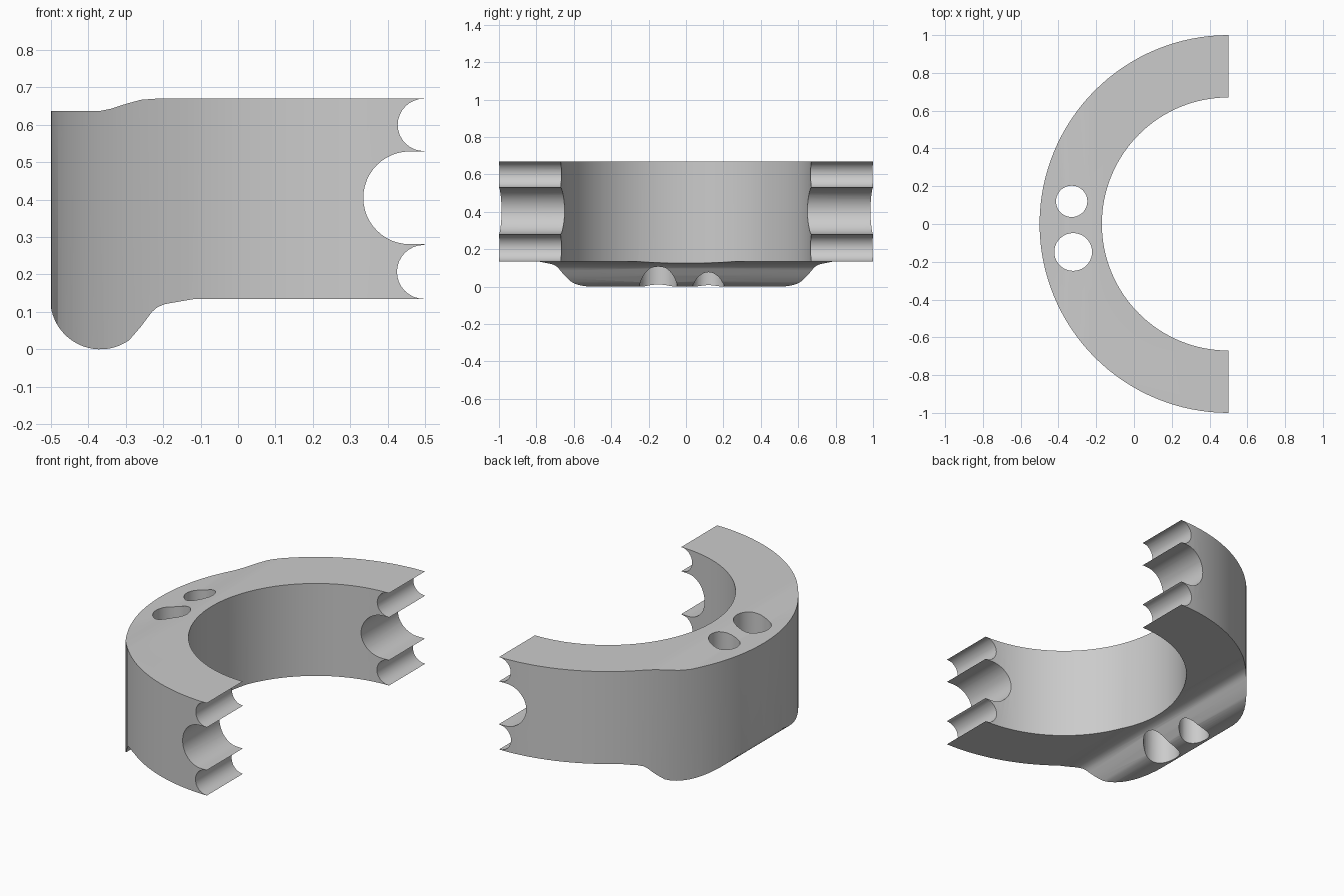
import bpy, bmesh, math

if "Cube" in bpy.data.objects:
    bpy.data.objects.remove(bpy.data.objects["Cube"])


def add_object(name, bm):
    bmesh.ops.recalc_face_normals(bm, faces=bm.faces)
    mesh = bpy.data.meshes.new(name)
    bm.to_mesh(mesh)
    bm.free()
    obj = bpy.data.objects.new(name, mesh)
    bpy.context.collection.objects.link(obj)
    return obj


def prism(name, points, offset):
    """Extrude a closed outline of 3D points along an offset."""
    bm = bmesh.new()
    face = bm.faces.new([bm.verts.new(p) for p in points])
    new = bmesh.ops.extrude_face_region(bm, geom=[face], use_keep_orig=True)["geom"]
    verts = [v for v in new if isinstance(v, bmesh.types.BMVert)]
    bmesh.ops.translate(bm, verts=verts, vec=offset)
    return add_object(name, bm)


def arc(cx, cz, r, start, end, n):
    angles = [math.radians(start + (end - start) * i / n) for i in range(n + 1)]
    return [(cx + r * math.cos(a), cz + r * math.sin(a)) for a in angles]


def ring(name, cx, r_in, r_out, z0, z1, n):
    bm = bmesh.new()
    loops = []
    for i in range(n):
        a = 2 * math.pi * i / n
        loops.append([bm.verts.new((cx + r * math.cos(a), r * math.sin(a), z))
                      for r, z in ((r_in, z0), (r_out, z0), (r_out, z1), (r_in, z1))])
    for i in range(n):
        a, b = loops[i], loops[(i + 1) % n]
        for j in range(4):
            k = (j + 1) % 4
            bm.faces.new((a[j], b[j], b[k], a[k]))
    return add_object(name, bm)


def boolean(obj, cutter, operation):
    mod = obj.modifiers.new(operation.title(), "BOOLEAN")
    mod.operation = operation
    mod.solver = "EXACT"
    mod.object = cutter
    cutter.hide_render = True
    bpy.context.view_layer.objects.active = obj
    bpy.ops.object.modifier_apply(modifier=mod.name)
    bpy.data.objects.remove(cutter, do_unlink=True)


# Curved wall, taller than the finished part
half_ring = ring("half_ring_bracket", 0.5, 0.67, 1.0, -0.1, 0.8, 128)

# Side profile: stepped top, rounded lower lip, scalloped ends
outline = [(0.5, 0.67), (-0.22, 0.67), (-0.26, 0.667), (-0.30, 0.656),
           (-0.34, 0.643), (-0.37, 0.637), (-0.502, 0.637)]
outline += arc(-0.368, 0.134, 0.134, 180, 305, 20)
outline += [(-0.26, 0.06), (-0.23, 0.1), (-0.215, 0.113), (-0.195, 0.121),
            (-0.12, 0.134), (0.5, 0.134)]
outline += arc(0.497, 0.207, 0.072, 270, 90, 16)
outline += [(0.5, 0.281)]
outline += arc(0.459, 0.405, 0.124, 270, 90, 24)
outline += [(0.5, 0.529)]
outline += arc(0.497, 0.6, 0.07, 270, 90, 16)[:-1]
profile = prism("profile_cutter", [(x, -1.2, z) for x, z in outline], (0, 2.4, 0))
boolean(half_ring, profile, "INTERSECT")

# Two vertical through holes
for x, y, r in ((-0.33, 0.12, 0.083), (-0.322, -0.148, 0.1)):
    circle = arc(x, y, r, 0, 360, 40)[:-1]
    hole = prism("hole_cutter", [(px, py, -0.2) for px, py in circle], (0, 0, 1.2))
    boolean(half_ring, hole, "DIFFERENCE")

bpy.ops.object.select_all(action="DESELECT")
half_ring.select_set(True)
bpy.context.view_layer.objects.active = half_ring
bpy.ops.object.shade_smooth_by_angle(angle=math.radians(30))
